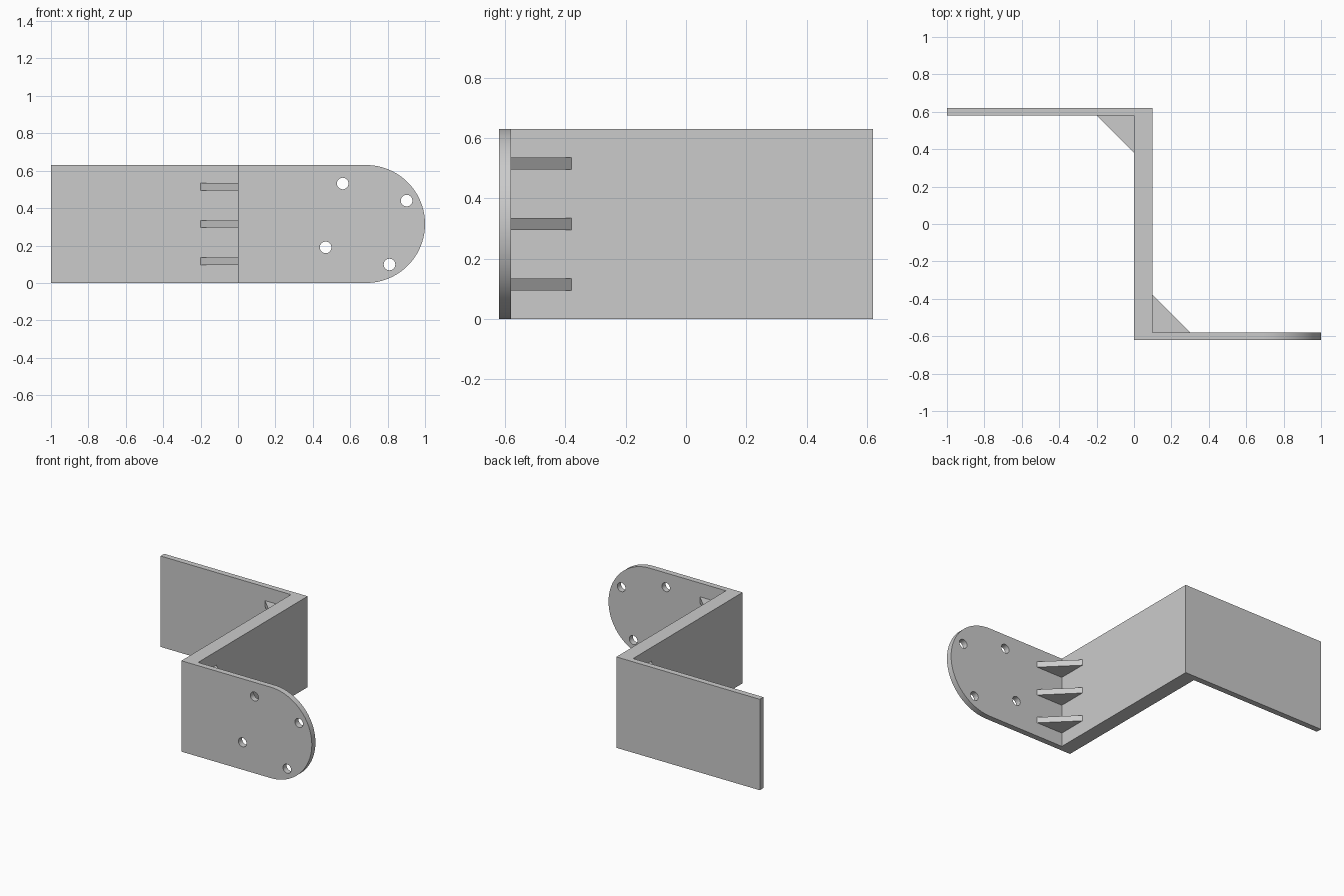
import bpy
import bmesh
from math import cos, sin, pi, radians
from mathutils import Vector

if "Cube" in bpy.data.objects:
    bpy.data.objects.remove(bpy.data.objects["Cube"], do_unlink=True)

HEIGHT = 0.63
RADIUS = HEIGHT / 2
WEB = 0.1            # thickness of the middle wall
HALF = 0.62          # half depth
INNER = 0.58         # inner side of the plates
END_X = 1 - RADIUS   # centre of the rounded end

grey = bpy.data.materials.new("plain_grey")
grey.use_nodes = True
grey.diffuse_color = (0.6, 0.6, 0.6, 1)
grey.node_tree.nodes["Principled BSDF"].inputs["Base Color"].default_value = (0.6, 0.6, 0.6, 1)


def prism(name, outline, offset):
    """Extrude a flat 3D outline along an offset."""
    bm = bmesh.new()
    face = bm.faces.new([bm.verts.new(p) for p in outline])
    new = bmesh.ops.extrude_face_region(bm, geom=[face])["geom"]
    bmesh.ops.translate(bm, vec=Vector(offset),
                        verts=[g for g in new if isinstance(g, bmesh.types.BMVert)])
    bmesh.ops.recalc_face_normals(bm, faces=bm.faces)
    mesh = bpy.data.meshes.new(name)
    bm.to_mesh(mesh)
    bm.free()
    mesh.materials.append(grey)
    obj = bpy.data.objects.new(name, mesh)
    bpy.context.collection.objects.link(obj)
    return obj


def cut(target, cutter, operation):
    """Apply a boolean and discard its cutter."""
    cutter.hide_render = True
    bpy.ops.object.select_all(action="DESELECT")
    bpy.context.view_layer.objects.active = target
    target.select_set(True)
    mod = target.modifiers.new("cut", "BOOLEAN")
    mod.operation, mod.solver, mod.object = operation, "EXACT", cutter
    bpy.ops.object.modifier_apply(modifier=mod.name)
    bpy.data.objects.remove(cutter, do_unlink=True)


def circle(x, y, z, radius, count):
    return [(x + radius * cos(2 * pi * i / count), y,
             z + radius * sin(2 * pi * i / count)) for i in range(count)]


# Z-shaped bracket, made oversized in height
z_shape = [(-1, HALF), (-1, INNER), (0, INNER), (0, -HALF),
           (1.1, -HALF), (1.1, -INNER), (WEB, -INNER), (WEB, HALF)]
bracket = prism("bracket", [(x, y, -0.1) for x, y in z_shape], (0, 0, 1))

# Trim to height and round the end of the front plate
steps = 48
arc = [-pi / 2 + pi * i / steps for i in range(steps + 1)]
side = [(END_X + RADIUS * cos(a), -1, RADIUS + RADIUS * sin(a)) for a in arc]
side += [(-1.1, -1, HEIGHT), (-1.1, -1, 0)]
cut(bracket, prism("trim_cutter", side, (0, 2, 0)), "INTERSECT")

# Four screw holes on a circle
for k in range(4):
    a = radians(30 + 90 * k)
    hole = circle(END_X + 0.25 * cos(a), -0.7, RADIUS + 0.25 * sin(a), 0.031, 32)
    cut(bracket, prism("hole_cutter", hole, (0, 0.2, 0)), "DIFFERENCE")

bpy.ops.object.shade_smooth_by_angle(angle=radians(30))

# Triangular gussets in both inner corners
for level, z in zip(("lower", "middle", "upper"), (0.115, 0.315, 0.515)):
    for place, x, y, s in (("front", WEB, -INNER, 1), ("back", 0, INNER, -1)):
        corner = [(x, y), (x + s * 0.2, y), (x, y + s * 0.2)]
        prism(f"{place}_{level}_gusset", [(px, py, z - 0.02) for px, py in corner], (0, 0, 0.04))
